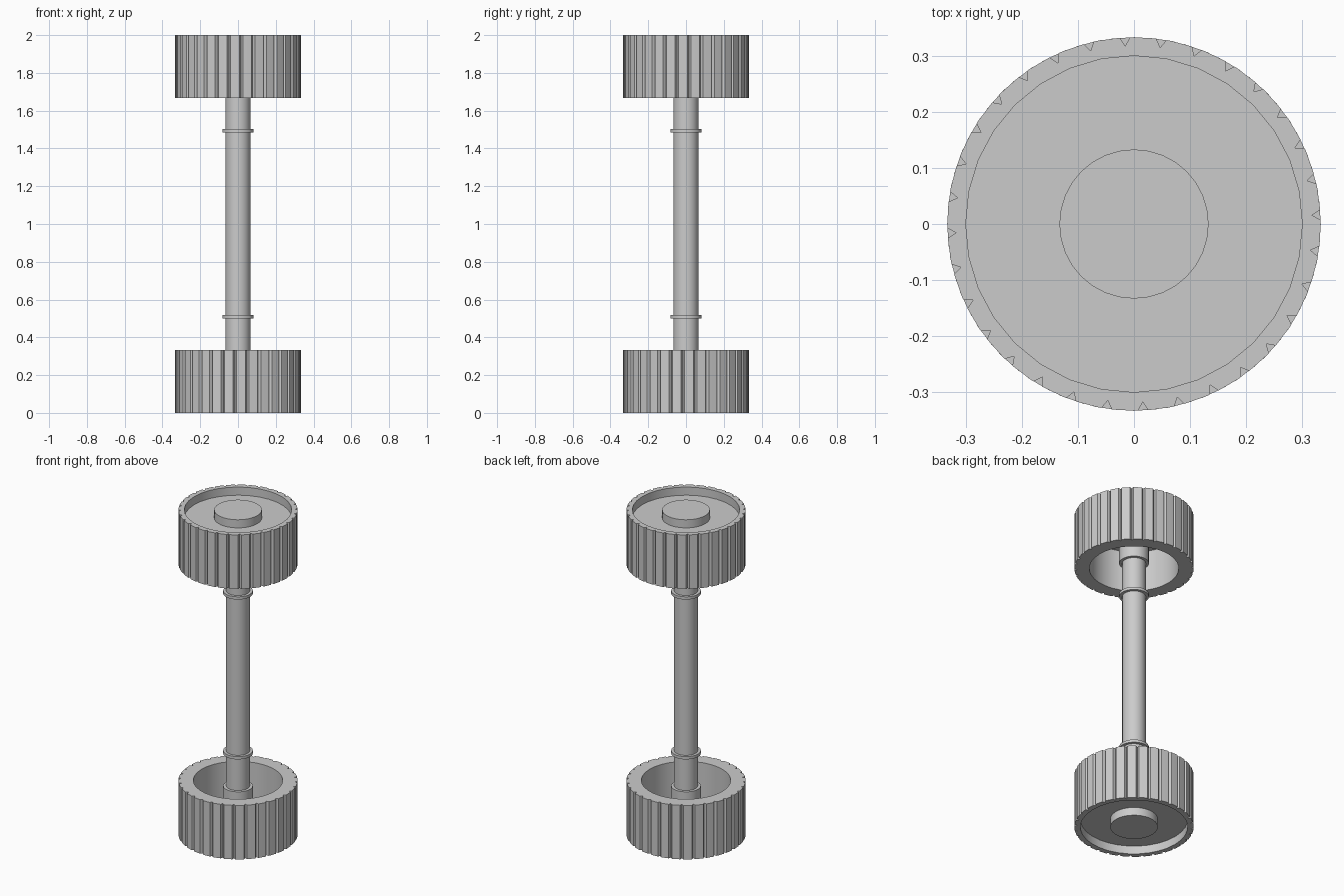
import bpy, bmesh, math

cube = bpy.data.objects.get("Cube")
if cube:
    bpy.data.objects.remove(cube)

TEETH = 32
STEP = 2 * math.pi / TEETH
HEIGHT = 0.333
RADIUS = 0.333
AXLE_R = 0.066

grey = bpy.data.materials.new("plain grey")
grey.use_nodes = True
colour = (0.6, 0.6, 0.6, 1)
grey.diffuse_color = colour
grey.node_tree.nodes["Principled BSDF"].inputs["Base Color"].default_value = colour


def finish(bm, name):
    bmesh.ops.recalc_face_normals(bm, faces=bm.faces[:])
    mesh = bpy.data.meshes.new(name)
    bm.to_mesh(mesh)
    bm.free()
    mesh.materials.append(grey)
    obj = bpy.data.objects.new(name, mesh)
    bpy.context.collection.objects.link(obj)
    bpy.ops.object.select_all(action='DESELECT')
    obj.select_set(True)
    bpy.context.view_layer.objects.active = obj
    bpy.ops.object.shade_smooth_by_angle(angle=math.radians(25))
    return obj


def point(bm, r, angle, z):
    return bm.verts.new((r * math.cos(angle), r * math.sin(angle), z))


def lathe(bm, profile):
    """Turn an (r, z) profile about z, and return its rings."""
    rings = [[point(bm, r, k * STEP, z) for k in range(TEETH)] for r, z in profile]
    for a, b in zip(rings, rings[1:]):
        for k in range(TEETH):
            n = (k + 1) % TEETH
            bm.faces.new((a[k], a[n], b[n], b[k]))
    return rings


def wheel(name):
    bm = bmesh.new()
    # Outer face: rim recess and flush hub cap
    outer = lathe(bm, [(0.30, 0), (0.30, 0.05), (0.133, 0.05), (0.133, 0)])
    bm.faces.new(outer[-1])
    # Inner face: deep cavity and axle sleeve
    inner = lathe(bm, [(0.25, HEIGHT), (0.25, 0.083), (0.083, 0.083), (0.083, 0.30)])
    bm.faces.new(inner[-1])
    # Tread with a V groove in every sector
    shape = [(0, RADIUS), (0.61, RADIUS), (0.75, 0.318), (0.89, RADIUS)]
    low, high = ([point(bm, r, (k + t) * STEP, z) for k in range(TEETH) for t, r in shape]
                 for z in (0, HEIGHT))
    count = len(low)
    for i in range(count):
        n = (i + 1) % count
        bm.faces.new((low[i], low[n], high[n], high[i]))
    # Flat rims joining the tread to both faces
    size = len(shape)
    for tread, ring in ((low, outer[0]), (high, inner[0])):
        for k in range(TEETH):
            arc = [tread[(k * size + j) % count] for j in range(size + 1)]
            bm.faces.new(arc + [ring[(k + 1) % TEETH], ring[k]])
    return finish(bm, name)


def rod(name, radius, bottom, top):
    bm = bmesh.new()
    rings = lathe(bm, [(radius, bottom), (radius, top)])
    for ring in rings:
        bm.faces.new(ring)
    return finish(bm, name)


# Wheels, the upper one turned over
wheel("lower_wheel")
upper = wheel("upper_wheel")
upper.rotation_euler.x = math.pi
upper.location.z = 2

# Axle and its two stop collars
rod("axle", AXLE_R, 0.29, 1.71)
rod("lower_collar", 0.083, 0.50, 0.517)
rod("upper_collar", 0.083, 1.485, 1.502)
